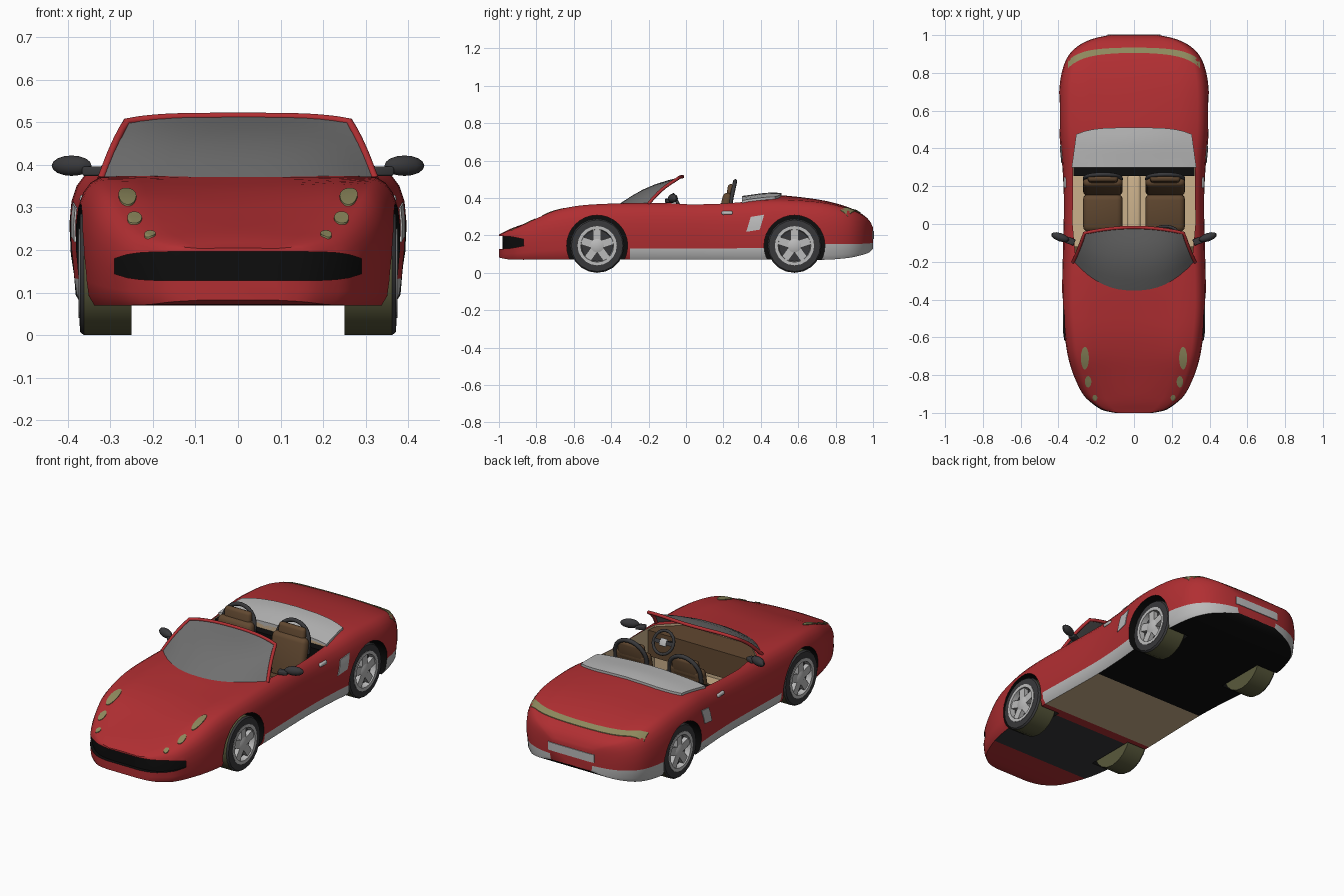
import bpy, bmesh
from math import sin, cos, pi, radians, sqrt
from mathutils import Vector, Matrix
from mathutils.bvhtree import BVHTree

if "Cube" in bpy.data.objects:
    bpy.data.objects.remove(bpy.data.objects["Cube"])

def material(name, *rgb):
    m = bpy.data.materials.new(name)
    m.diffuse_color = (*rgb, 1)
    m.use_nodes = True
    m.node_tree.nodes["Principled BSDF"].inputs["Base Color"].default_value = m.diffuse_color
    return m

RED = material("red paint", .44, .028, .032)
OLIVE = material("lamp", .27, .25, .11)
TREAD = material("tread", .10, .10, .045)
BLACK = material("black", .004, .004, .004)
DARK = material("dark grey", .04, .04, .043)
GLASS = material("glass", .16, .16, .16)
BROWN = material("brown", .12, .065, .03)
BEIGE = material("beige", .60, .44, .26)
SILVER = material("silver", .5, .5, .5)

def finish(bm, name, *mats):
    bmesh.ops.recalc_face_normals(bm, faces=bm.faces)
    me = bpy.data.meshes.new(name)
    bm.to_mesh(me)
    ob = bpy.data.objects.new(name, me)
    for m in mats:
        me.materials.append(m)
    bpy.context.collection.objects.link(ob)
    return ob

def block(name, mat, loc, size, rot=(0, 0, 0), bevel=0.0, segs=3):
    bm = bmesh.new()
    bmesh.ops.create_cube(bm, size=1, matrix=Matrix.Diagonal((*size, 1)))
    if bevel:
        bmesh.ops.bevel(bm, geom=bm.edges[:], offset=bevel, segments=segs, profile=.5, affect='EDGES')
    ob = finish(bm, name, mat)
    ob.location, ob.rotation_euler = loc, rot
    return ob

def prism(name, mat, plan, z0, z1):
    bm = bmesh.new()
    f = bm.faces.new([bm.verts.new((x, y, z0)) for x, y in plan])
    top = bmesh.ops.extrude_face_region(bm, geom=[f])["geom"]
    bmesh.ops.translate(bm, vec=(0, 0, z1 - z0), verts=[v for v in top if isinstance(v, bmesh.types.BMVert)])
    return finish(bm, name, mat)

def tube(name, mat, pts, r, cyclic=False):
    cu = bpy.data.curves.new(name, 'CURVE')
    cu.dimensions, cu.bevel_depth, cu.bevel_resolution, cu.use_fill_caps = '3D', r, 2, True
    sp = cu.splines.new('POLY')
    sp.points.add(len(pts) - 1)
    for p, q in zip(sp.points, pts):
        p.co = (*q, 1)
    sp.use_cyclic_u = cyclic
    cu.materials.append(mat)
    ob = bpy.data.objects.new(name, cu)
    bpy.context.collection.objects.link(ob)
    return ob

def lathe(bm, profile, centre, side, segs=20, mat_of=lambda i: 0):
    rings = [[bm.verts.new((side * x, centre[0] + r * sin(2*pi*k/segs), centre[1] - r * cos(2*pi*k/segs)))
              for k in range(segs)] for r, x in profile]
    for i in range(len(rings) - 1):
        for k in range(segs):
            l = (k + 1) % segs
            bm.faces.new((rings[i][k], rings[i][l], rings[i+1][l], rings[i+1][k])).material_index = mat_of(i)

# Body: cross-sections (y, half width, centre top, shoulder, bottom) lofted along y
stations = [(-1, .10, .205, .203, .082), (-.985, .168, .212, .209, .078), (-.95, .222, .23, .224, .072),
            (-.9, .272, .25, .243, .07), (-.8, .32, .283, .290, .07), (-.7, .35, .315, .333, .07),
            (-.58, .368, .343, .358, .07), (-.45, .38, .36, .368, .07), (-.3, .38, .375, .372, .07),
            (-.1, .375, .38, .372, .07), (.12, .371, .38, .372, .07), (.3, .379, .398, .378, .07),
            (.45, .393, .416, .39, .07), (.6, .397, .406, .387, .07), (.75, .392, .384, .372, .07),
            (.87, .36, .35, .342, .08), (.94, .30, .315, .31, .095), (.98, .22, .28, .28, .11), (1, .13, .24, .24, .13)]
profile = [(.85, 1), (.91, .955), (.955, .88), (.985, .77), (1, .62), (1, .42), (.985, .2), (.97, .08), (.93, 0), (0, 0)]

def catmull(a, b, c, d, t):
    return .5 * (2*b + (c - a)*t + (2*a - 5*b + 4*c - d)*t*t + (3*b - a - 3*c + d)*t**3)

rows = []
for i in range(len(stations) - 1):
    four = [stations[max(0, min(len(stations) - 1, i + k))] for k in (-1, 0, 1, 2)]
    rows += [[catmull(*q, t / 3) for q in zip(*four)] for t in range(3)]
rows.append(stations[-1])
bm = bmesh.new()
rings = []
for y, w, zt, zs, zb in rows:
    half = [(0, zt), (.3*w, zt - .15*(zt - zs)), (.6*w, zt - .55*(zt - zs))]
    half += [(fx*w, zb + (.28 if t == .2 and y > .72 else t)*(zs - zb)) for fx, t in profile]
    ring = half + [(-x, z) for x, z in half[-2:0:-1]]
    rings.append([bm.verts.new((x, y, z)) for x, z in ring])
N = len(rings[0])
for a, b in zip(rings, rings[1:]):
    y = a[0].co.y
    floor = 0 if y < -.78 else 4 if y < -.36 else 0 if y < -.31 else 3 if y < .1 else 2
    for j in range(N):
        k, row = (j + 1) % N, min(j, N - 1 - j)
        f = bm.faces.new((a[j], a[k], b[k], b[j]))
        f.material_index = floor if row == 11 else 1 if row in (9, 10) and y > -.35 else 0
bm.faces.new(rings[0])
bm.faces.new(rings[-1])
bmesh.ops.recalc_face_normals(bm, faces=bm.faces)
surface = BVHTree.FromBMesh(bm)
body = finish(bm, "body", RED, SILVER, BLACK, BEIGE, DARK)

# Patch: a grid projected onto the body surface, with a skirt around its edge
def patch(name, mat, fn, direction, nu=8, nv=4, off=.004, skirt=.02, flat_y=None):
    d = Vector(direction)
    bm = bmesh.new()
    g = []
    for i in range(nu + 1):
        g.append([])
        for j in range(nv + 1):
            p = Vector(fn(2*i/nu - 1, 2*j/nv - 1))
            hit = surface.ray_cast(p - d*2, d)[0] or surface.find_nearest(p)[0]
            g[-1].append(bm.verts.new(hit - d*off))
    for i in range(nu):
        for j in range(nv):
            bm.faces.new((g[i][j], g[i+1][j], g[i+1][j+1], g[i][j+1]))
    ext = bmesh.ops.extrude_edge_only(bm, edges=[e for e in bm.edges if e.is_boundary])["geom"]
    for v in ext:
        if isinstance(v, bmesh.types.BMVert):
            v.co += d*skirt
            if flat_y is not None:
                v.co.y = flat_y
    if flat_y is not None:
        bmesh.ops.holes_fill(bm, edges=bm.edges[:])
    return finish(bm, name, mat)

def disc(cx, cy, rx, ry):
    return lambda u, v: (cx + rx*u*sqrt(1 - v*v/2), cy + ry*v*sqrt(1 - u*u/2), .3)

# Cutters: grille opening, cockpit, wheel wells
cutters = [patch("grille_cutter", BLACK,
                 lambda u, v: (.29*u, -.9, .162 + v*(.034 - .016*abs(u)**8)), (0, 1, 0), 20, 2, -.02, 0, -1.2)]
front_edge = [(.325, 0), (.31, -.17), (.2, -.27), (-.2, -.27), (-.31, -.17), (-.325, 0)]
cutters.append(prism("cockpit_cutter", BEIGE, [(-.322, .3), (.322, .3)] + front_edge, .12, .6))
AXLES = (-.475, .58)
for s in (1, -1):
    for y in AXLES:
        bm = bmesh.new()
        lathe(bm, [(0, .235), (.163, .235), (.163, .5), (0, .5)], (y, .145), s, 32)
        bmesh.ops.remove_doubles(bm, verts=bm.verts, dist=1e-5)
        cutters.append(finish(bm, "wheel_well_cutter", BLACK))
bpy.context.view_layer.objects.active = body
for c in cutters:
    mod = body.modifiers.new("cut", 'BOOLEAN')
    mod.operation, mod.solver, mod.object, mod.material_mode = 'DIFFERENCE', 'EXACT', c, 'TRANSFER'
    bpy.ops.object.modifier_apply(modifier=mod.name)
    bpy.data.objects.remove(c)

# Lamps, number plate, folded top cover, side details
DOWN = (0, 0, -1)
for s in (1, -1):
    for n, (x, y, rx, ry) in enumerate([(.26, -.71, .021, .06), (.243, -.835, .017, .03), (.207, -.92, .013, .016)]):
        patch(f"headlight_{n}", OLIVE, disc(s*x, y, rx, ry), DOWN, 8, 8)
    patch("side_intake", SILVER, lambda u, v: (s*.3, .37 + .036*u + .012*v, .265 + .04*v + .006*u), (-s, 0, 0), 4, 4)
    block("door_handle", SILVER, (s*.357, .22, .32), (.03, .06, .02), bevel=.008)
    # Door mirrors
    bm = bmesh.new()
    bmesh.ops.create_uvsphere(bm, u_segments=12, v_segments=8, radius=1, matrix=Matrix.Diagonal((.05, .022, .024, 1)))
    mirror = finish(bm, "mirror", DARK)
    mirror.location, mirror.rotation_euler = (s*.391, -.07, .398), (0, 0, s*.35)
    block("mirror_arm", DARK, (s*.338, -.09, .385), (.05, .035, .022), (0, 0, s*.35), .005)
patch("tail_light", OLIVE, lambda u, v: (.35*u, .92 - .03*u*u - .045*u**6 + v*(.014 + .006*u*u), .3), DOWN, 24, 2)
patch("number_plate", SILVER, lambda u, v: (.14*u, 1, .202 + .022*v), (0, -1, 0), 8, 1)
patch("top_cover", SILVER, lambda u, v: ((.318 - .012*v)*u, .405 + .105*v - .035*u**4*(v + 1)/2, .4), DOWN, 14, 6, .013, .03)

# Windscreen and its frame
def screen(u, v):
    base = Vector((.322*u, -.352 + .15*abs(u)**2.5, .371 - .004*u*u))
    top = Vector((.262*u, -.018 - .03*u*u, .514 - .013*u**4))
    return base.lerp(top, v) + Vector((0, -.012, .018))*sin(pi*v)*(1 - .5*u*u)
bm = bmesh.new()
g = [[bm.verts.new(screen(i/8 - 1, j/5)) for j in range(6)] for i in range(17)]
for i in range(16):
    for j in range(5):
        bm.faces.new((g[i][j], g[i+1][j], g[i+1][j+1], g[i][j+1]))
finish(bm, "windscreen", GLASS)
tube("windscreen_frame", RED, [screen(-1, j/5) for j in range(5)] + [screen(i/8 - 1, 1) for i in range(17)]
     + [screen(1, j/5) for j in range(4, -1, -1)], .009)

# Interior: dash, rear bulkhead, tunnel, seats with roll hoops
prism("dashboard", BROWN, [(-.322, -.12), (.322, -.12)] + front_edge[1:5], .22, .362)
block("rear_bulkhead", BLACK, (0, .28, .245), (.64, .05, .25))
block("centre_tunnel", BEIGE, (0, .07, .155), (.07, .38, .07), bevel=.015)
for x in (-.165, .165):
    block("seat_cushion", BROWN, (x, .06, .185), (.21, .2, .09), (.1, 0, 0), .03)
    block("seat_back", BROWN, (x, .2, .3), (.21, .055, .26), (-.22, 0, 0), .025)
    block("headrest", BROWN, (x, .235, .42), (.16, .035, .11), (-.15, 0, 0), .017)
    arch = [(x - .095, .235, .34)] + [(x - .095*cos(pi*k/12), .243 + .02*sin(pi*k/12), .40 + .09*sin(pi*k/12))
                                      for k in range(13)] + [(x + .095, .235, .34)]
    tube("roll_hoop", DARK, arch, .011)

# Steering wheel on the +x side
tilt, hub = -1.1, Vector((.165, -.04, .365))
wheel = tube("steering_wheel", DARK, [(.06*cos(2*pi*k/24), .06*sin(2*pi*k/24), 0) for k in range(24)], .008, True)
wheel.location, wheel.rotation_euler = hub, (tilt, 0, 0)
block("steering_spokes", DARK, hub, (.115, .02, .01), (tilt, 0, 0))
block("steering_hub", SILVER, hub, (.04, .04, .018), (tilt, 0, 0), .006)
tube("steering_column", DARK, [hub, hub + Vector((0, -.1, -.05))], .012)

# Wheels: tyre with olive tread, five-spoke rim on the outer side
for s in (1, -1):
    for y in AXLES:
        bm = bmesh.new()
        lathe(bm, [(0, .25), (.145, .25), (.145, .362), (.138, .371), (.104, .373), (.1, .345), (0, .335)],
              (y, .145), s, 20, lambda i: 0 if i < 2 else 1)
        bmesh.ops.remove_doubles(bm, verts=bm.verts, dist=1e-5)
        finish(bm, "tyre", TREAD, DARK)
        bm = bmesh.new()
        lathe(bm, [(.105, .345), (.105, .375), (.088, .375), (.084, .345)], (y, .145), s, 20)
        lathe(bm, [(.036, .34), (.036, .368), (.02, .374), (0, .374)], (y, .145), s, 20)
        for k in range(5):
            m = Matrix.Translation((s*.356, y, .145)) @ Matrix.Rotation(2*pi*k/5, 4, 'X') \
                @ Matrix.Translation((0, 0, .055)) @ Matrix.Diagonal((.024, .042, .075, 1))
            bmesh.ops.create_cube(bm, size=1, matrix=m)
        finish(bm, "rim", SILVER)

# Smooth shading with sharp edges kept
bpy.ops.object.select_all(action='DESELECT')
for ob in bpy.context.scene.objects:
    if ob.type == 'MESH':
        ob.select_set(True)
bpy.context.view_layer.objects.active = body
bpy.ops.object.shade_smooth_by_angle(angle=radians(35))
